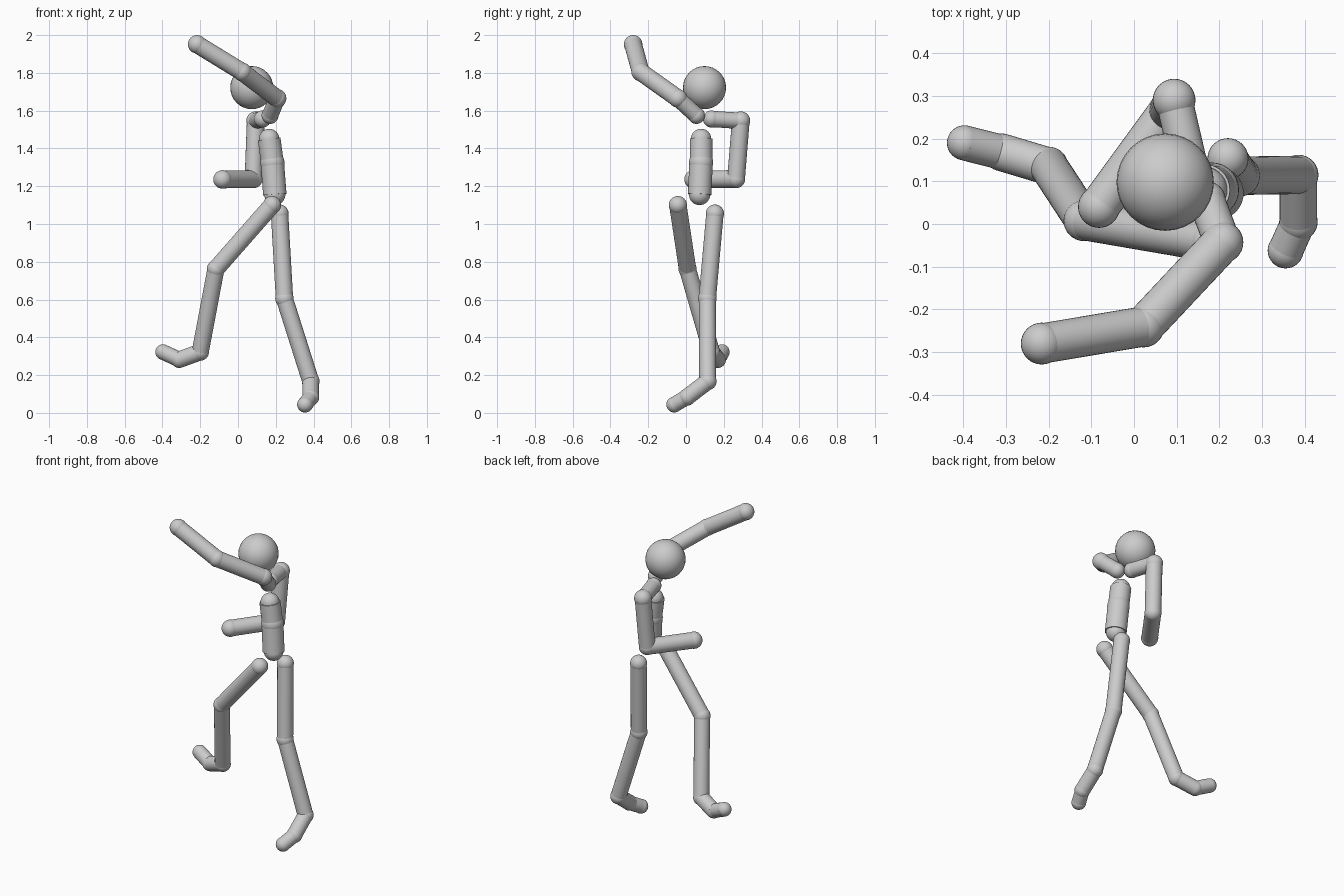
import bpy
import math
from mathutils import Vector

if "Cube" in bpy.data.objects:
    bpy.data.objects.remove(bpy.data.objects["Cube"])

grey = bpy.data.materials.new("light_grey")
grey.diffuse_color = (0.6, 0.6, 0.6, 1)
grey.use_nodes = True
grey.node_tree.nodes["Principled BSDF"].inputs["Base Color"].default_value = grey.diffuse_color


def finish(name):
    ob = bpy.context.object
    ob.name = name
    ob.data.materials.append(grey)
    bpy.ops.object.shade_smooth_by_angle(angle=math.radians(40))


def ball(name, pos, r):
    bpy.ops.mesh.primitive_uv_sphere_add(segments=32, ring_count=16, radius=r, location=pos)
    finish(name)


def rod(name, a, b, r):
    a, b = Vector(a), Vector(b)
    d = b - a
    bpy.ops.mesh.primitive_cylinder_add(vertices=32, radius=r, depth=d.length, location=(a + b) / 2)
    bpy.context.object.rotation_euler = d.to_track_quat('Z', 'Y').to_euler()
    finish(name)


def limb(prefix, joints, bones):
    """Joints are (name, position, radius); bones are (name, radius) between them."""
    for name, pos, r in joints:
        ball(prefix + name, pos, r)
    for (name, r), j, k in zip(bones, joints, joints[1:]):
        rod(prefix + name, j[1], k[1], r)


# Head
ball("head", (0.073, 0.098, 1.722), 0.114)

# Torso: two stacked barrels with rounded ends
limb("torso_", [("top", (0.165, 0.08, 1.45), 0.054),
                ("waist", (0.182, 0.08, 1.325), 0.064),
                ("bottom", (0.195, 0.072, 1.156), 0.056)],
     [("chest", 0.06), ("belly", 0.062)])

# Arms
arm_bones = [("collar", 0.043), ("upper_arm", 0.047), ("forearm", 0.047)]
limb("raised_arm_", [("collar_joint", (0.17, 0.055, 1.575), 0.045),
                     ("shoulder", (0.207, -0.043, 1.665), 0.049),
                     ("elbow", (0.022, -0.24, 1.805), 0.049),
                     ("hand", (-0.216, -0.28, 1.951), 0.049)], arm_bones)
limb("bent_arm_", [("collar_joint", (0.13, 0.135, 1.556), 0.045),
                   ("shoulder", (0.094, 0.29, 1.546), 0.05),
                   ("elbow", (0.082, 0.265, 1.238), 0.048),
                   ("hand", (-0.082, 0.04, 1.236), 0.049)], arm_bones)

# Legs
leg_bones = [("thigh", 0.046), ("shin", 0.045), ("foot", 0.044), ("toes", 0.041)]
limb("lifted_leg_", [("hip", (0.18, -0.043, 1.1), 0.048),
                     ("knee", (-0.117, 0.008, 0.762), 0.048),
                     ("ankle", (-0.2, 0.135, 0.322), 0.046),
                     ("foot_joint", (-0.31, 0.168, 0.282), 0.044),
                     ("toe_tip", (-0.397, 0.19, 0.322), 0.041)], leg_bones)
limb("standing_leg_", [("hip", (0.22, 0.153, 1.055), 0.048),
                       ("knee", (0.246, 0.113, 0.605), 0.049),
                       ("ankle", (0.385, 0.115, 0.167), 0.047),
                       ("foot_joint", (0.385, 0.005, 0.083), 0.045),
                       ("toe_tip", (0.355, -0.062, 0.044), 0.042)], leg_bones)
